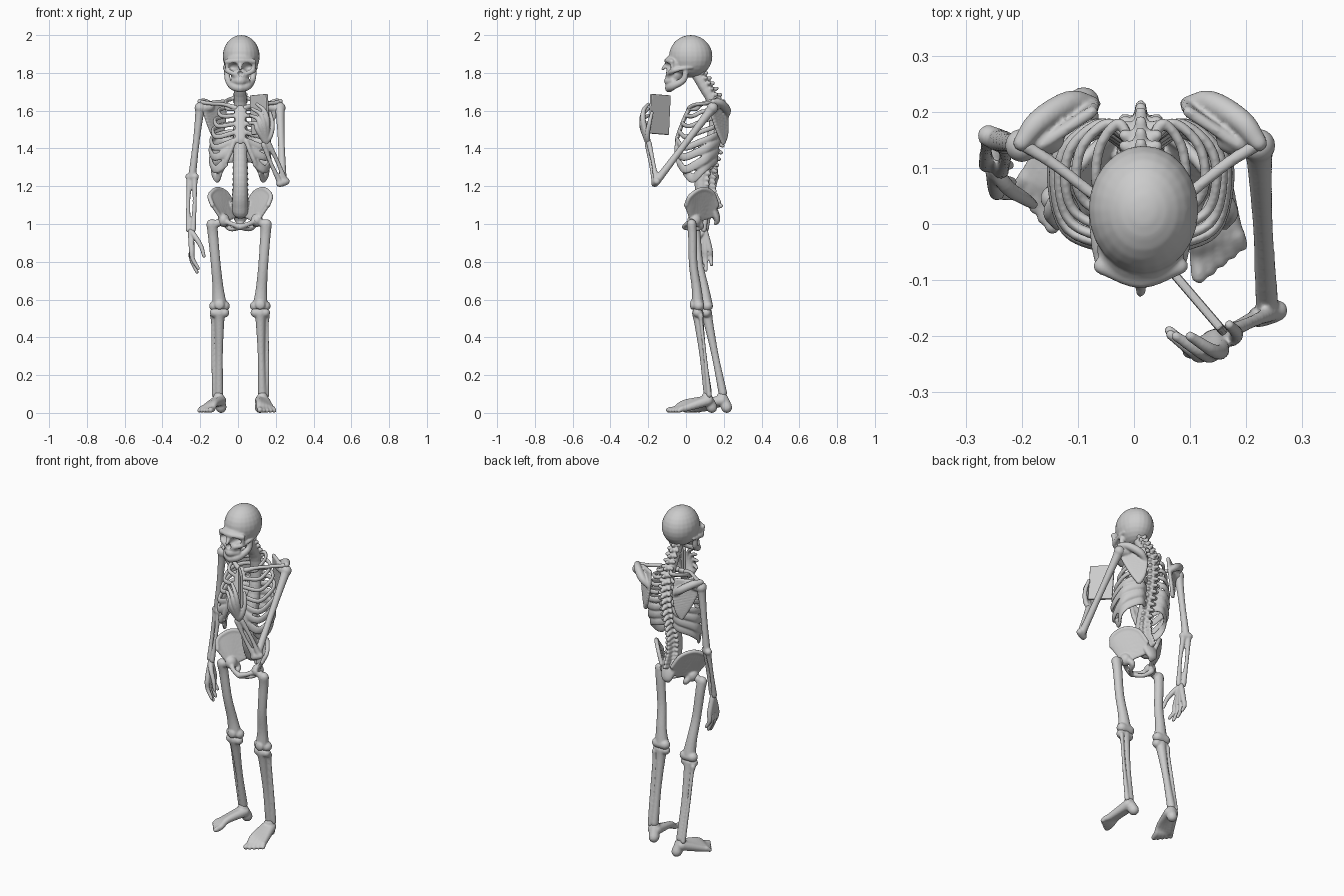
import bpy, bmesh, math
from mathutils import Vector, Matrix

if "Cube" in bpy.data.objects:
    bpy.data.objects.remove(bpy.data.objects["Cube"])

CX = 0.012  # body axis


def catmull(p, n):
    p = [Vector(q) for q in p]
    e = [2 * p[0] - p[1]] + p + [2 * p[-1] - p[-2]]
    out = []
    for i in range(1, len(e) - 2):
        a, b, c, d = e[i - 1:i + 3]
        for j in range(n):
            t = j / n
            out.append(0.5 * (2 * b + (c - a) * t + (2 * a - 5 * b + 4 * c - d) * t * t
                              + (3 * b - a - 3 * c + d) * t ** 3))
    return out + [p[-1]]


def tube(bm, pts, rad, wide=None, k=1.0, n=5, sides=12):
    """Smooth round-ended bone through pts; widened by k along 'wide'."""
    if not isinstance(rad, (list, tuple)):
        rad = [rad] * len(pts)
    c = catmull(pts, n)
    r = [v.x for v in catmull([(q, 0, 0) for q in rad], n)]
    t = [(c[min(i + 1, len(c) - 1)] - c[max(i - 1, 0)]).normalized() for i in range(len(c))]
    rings = [(c[0] - t[0] * r[0] * math.sin(a), t[0], r[0] * math.cos(a)) for a in (1.4, 1.0, 0.5)]
    rings += list(zip(c, t, r))
    rings += [(c[-1] + t[-1] * r[-1] * math.sin(a), t[-1], r[-1] * math.cos(a)) for a in (0.5, 1.0, 1.4)]
    u = Vector(wide) if wide else (Vector((1, 0, 0)) if abs(t[0].x) < 0.7 else Vector((0, 0, 1)))
    prev = None
    for o, d, q in rings:
        w = u - d * u.dot(d)
        w.normalize()
        if not wide:
            u = w
        v = d.cross(w)
        ring = [bm.verts.new(o + q * (k * math.cos(a) * w + math.sin(a) * v))
                for a in (2 * math.pi * s / sides for s in range(sides))]
        if prev:
            for s in range(sides):
                bm.faces.new((prev[s], prev[(s + 1) % sides], ring[(s + 1) % sides], ring[s]))
        else:
            bm.faces.new(ring[::-1])
        prev = ring
    bm.faces.new(prev)


def ball(bm, c, r):
    m = Matrix.Translation(c) @ Matrix.Diagonal((*r, 1))
    bmesh.ops.create_uvsphere(bm, u_segments=24, v_segments=14, radius=1, matrix=m)


def plate(bm, a, b, r, n=6):
    """Thin sheet of merged ribs between two border lines."""
    for p, q in zip(catmull(a, n), catmull(b, n)):
        tube(bm, [p, q], r, sides=8)


def finish(name, bm, voxel=0.005, smooth=4):
    bmesh.ops.recalc_face_normals(bm, faces=bm.faces)
    me = bpy.data.meshes.new(name)
    bm.to_mesh(me)
    bm.free()
    ob = bpy.data.objects.new(name, me)
    bpy.context.collection.objects.link(ob)
    if voxel:
        m = ob.modifiers.new('merge', 'REMESH')
        m.mode, m.voxel_size, m.use_smooth_shade = 'VOXEL', voxel, True
        s = ob.modifiers.new('soften', 'SMOOTH')
        s.factor, s.iterations = 0.5, smooth
    return ob


# skull: cranium, face, cheek arches, jaw
bm = bmesh.new()
ball(bm, (CX + .005, .025, 1.888), (.098, .115, .112))
ball(bm, (CX, -.045, 1.85), (.078, .065, .06))
ball(bm, (CX, -.062, 1.79), (.05, .047, .047))
ball(bm, (CX, .02, 1.81), (.055, .06, .035))
tube(bm, [(CX, -.1, 1.85), (CX, -.122, 1.822)], [.01, .009])
tube(bm, [(CX - .07, -.075, 1.86), (CX, -.1, 1.865), (CX + .07, -.075, 1.86)], .015)
for s in (-1, 1):
    tube(bm, [(CX + s * .03, -.09, 1.795), (CX + s * .066, -.07, 1.81), (CX + s * .083, -.01, 1.825),
              (CX + s * .083, .03, 1.83)], [.013, .014, .009, .01])
    tube(bm, [(CX + s * .073, -.075, 1.86), (CX + s * .07, -.07, 1.81)], .01)
    tube(bm, [(CX + s * .074, .0, 1.83), (CX + s * .066, -.012, 1.765), (CX + s * .04, -.07, 1.73),
              (CX, -.09, 1.72)], [.013, .016, .019, .022], (0, 0, 1), 1.1)
tube(bm, [(CX - .035, -.07, 1.757), (CX, -.1, 1.757), (CX + .035, -.07, 1.757)], .017, (0, 0, 1), 1.2)
skull = finish('skull', bm)
bpy.context.view_layer.objects.active = skull
for name in ('merge', 'soften'):
    bpy.ops.object.modifier_apply(modifier=name)
# eye sockets and nose opening are pressed into the face
for x, z, rx, rz, depth in ((-.036, 1.833, .026, .022, .045), (.036, 1.833, .026, .022, .045),
                            (0, 1.796, .013, .014, .025)):
    for v in skull.data.vertices:
        f = ((v.co.x - CX - x) / rx) ** 2 + ((v.co.z - z) / rz) ** 2
        if f < 1 and v.co.y < -.04:
            v.co.y = min(-.02, v.co.y + depth * (1 - f) ** .5)
assert len(skull.data.vertices) > 1000

# spine: bodies with rear and side processes
bm = bmesh.new()
path = catmull([(CX, .045, 1.81), (CX, .095, 1.73), (CX, .145, 1.64), (CX, .155, 1.54), (CX, .14, 1.44),
                (CX, .11, 1.34), (CX, .085, 1.24), (CX, .09, 1.15), (CX, .115, 1.08)], 3)
for i, p in enumerate(path):
    f = i / (len(path) - 1)
    d = (path[min(i + 1, 24)] - path[max(i - 1, 0)]).normalized()
    r = .029 + .012 * f
    tube(bm, [p - d * .012, p + d * .012], r, (1, 0, 0), 1.05, n=2)
    back = Vector((0, -d.z, d.y))
    back = back if back.y > 0 else -back
    tube(bm, [p, p + back * (.046 + .026 * f) + d * .012], [.018, .011], n=2)
    for s in (-1, 1):
        tube(bm, [p + back * .02, p + back * .03 + Vector((s * (.026 + .008 * f), 0, 0))], .012, n=2)
tube(bm, path[::3], .027)
finish('spine', bm)

# rib cage: eight pairs of flat ribs ending on the breastbone or rib arch
bm = bmesh.new()
W = [.08, .115, .135, .146, .154, .158, .156, .145]
FX = [.03, .03, .03, .03, .032, .05, .078, .106]
FY = [.02, .002, -.018, -.034, -.045, -.048, -.038, .0]
FZ = [1.61, 1.572, 1.53, 1.485, 1.44, 1.39, 1.325, 1.275]
H = [1.3, 1.3, 1.35, 1.5, 1.9, 2.3, 2.5, 2.5]
for i in range(8):
    zb = 1.67 - .046 * i
    zl = FZ[i] - .012 * min(max(0, i - 1), 3)
    for s in (-1, 1):
        q = lambda x, y, z: (CX + s * x, y, z)
        w, yb = W[i], .15 - .006 * max(0, i - 4)
        tube(bm, [q(.02, yb, zb), q(.5 * w, yb + .03, zb - .005), q(.9 * w, yb - .01, zb * .7 + zl * .3),
                  q(w, .08, zb * .4 + zl * .6), q(.84 * w, FY[i] + .035, zl), q(FX[i], FY[i], FZ[i])],
             .0095, (0, 0, 1), H[i])
for s in (-1, 1):
    tube(bm, [(CX + s * FX[i], FY[i], FZ[i]) for i in range(4, 8)], .013)
tube(bm, [(CX, .02, 1.615), (CX, -.012, 1.55), (CX, -.045, 1.46), (CX, -.05, 1.43)],
     [.013, .011, .011, .007], (1, 0, 0), 2.6)
finish('rib_cage', bm)

# shoulder blades and collar bones
for s, name in ((-1, 'right'), (1, 'left')):
    o = 0 if s < 0 else .022
    q = lambda x, y, z: (s * (x + o), y, z)
    bm = bmesh.new()
    plate(bm, [q(.075, .2, 1.65), q(.07, .215, 1.57), q(.085, .215, 1.48), q(.105, .2, 1.43)],
          [q(.165, .14, 1.64), q(.175, .135, 1.59), q(.145, .165, 1.5), q(.112, .195, 1.43)], .011)
    tube(bm, [q(.075, .215, 1.57), q(.115, .216, 1.605), q(.17, .182, 1.64), q(.2, .145, 1.648)],
         [.014, .022, .022, .016])
    tube(bm, [q(.15, .15, 1.62), q(.19, .14, 1.612)], .026)
    finish('shoulder_blade_' + name, bm)
    bm = bmesh.new()
    tube(bm, [(CX + s * .025, .02, 1.615), (CX + s * .08, .05, 1.632), q(.14, .105, 1.638), q(.195, .14, 1.645)],
         [.015, .011, .011, .012])
    finish('collar_bone_' + name, bm)


def arm(name, sh, el, wr, out):
    """Upper arm, paired forearm bones; 'out' is the elbow's hinge direction."""
    sh, el, wr, out = map(Vector, (sh, el, wr, out))
    bm = bmesh.new()
    ball(bm, sh, (.03, .03, .03))
    tube(bm, [sh, sh.lerp(el, .15), sh.lerp(el, .5), sh.lerp(el, .85), el], [.027, .022, .018, .02, .021])
    tube(bm, [el - out * .018, el + out * .018], .02)
    for k in (-1, 1):
        a, b = el + out * k * .016, wr + out * k * .014
        tube(bm, [a, a.lerp(b, .12), a.lerp(b, .5) + out * k * .004, b], [.019, .015, .011, .015])
    finish(name, bm)


arm('right_arm', (-.2, .14, 1.615), (-.243, .15, 1.25), (-.25, .1, .97), (.9, -.4, 0))
arm('left_arm', (.222, .14, 1.615), (.238, -.16, 1.22), (.148, -.2, 1.425), (.9, .3, .3))


def hand(name, wrist, knuckles, tips, bend, thumb):
    bm = bmesh.new()
    wrist, bend = Vector(wrist), Vector(bend)
    for k, t in zip(knuckles, tips):
        k, t = Vector(k), Vector(t)
        tube(bm, [wrist.lerp(k, .12), k, k.lerp(t, .5) + bend, t], [.016, .015, .012, .009])
    tube(bm, [wrist] + thumb, [.014, .014, .012, .009])
    finish(name, bm, .004, 3)


hand('right_hand', (-.25, .1, .965), [(-.245, .06 + .022 * i, .865) for i in range(4)],
     [(-.21, .05, .765), (-.217, .075, .745), (-.222, .105, .755), (-.23, .135, .785)], (-.012, 0, 0),
     [(-.225, .065, .93), (-.195, .045, .88), (-.18, .035, .83)])
hand('left_hand', (.148, -.2, 1.43), [(.155, -.226, 1.54), (.138, -.232, 1.53), (.12, -.232, 1.515), (.104, -.225, 1.5)],
     [(.1, -.2, 1.635), (.075, -.2, 1.61), (.065, -.197, 1.575), (.063, -.19, 1.535)], (.012, -.012, .012),
     [(.172, -.205, 1.47), (.183, -.195, 1.53), (.17, -.18, 1.59)])

# handheld slab
bm = bmesh.new()
bmesh.ops.create_cube(bm, size=1, matrix=Matrix.Translation((.115, -.14, 1.58))
                      @ Matrix.Rotation(-.862, 4, 'Z') @ Matrix.Rotation(-.06, 4, 'Y')
                      @ Matrix.Diagonal((.135, .016, .21, 1)))
slab = finish('handheld_slab', bm, None)
m = slab.modifiers.new('edge', 'BEVEL')
m.width, m.segments = .005, 2

# pelvis: wings, lower loops, sacrum
bm = bmesh.new()
for s in (-1, 1):
    q = lambda x, y, z: (CX + s * x, y, z)
    crest = [q(.148, .0, 1.1), q(.162, .025, 1.15), q(.125, .085, 1.185), q(.075, .14, 1.165), q(.035, .165, 1.1)]
    plate(bm, crest, [q(.095, .03, 1.02), q(.085, .04, 1.015), q(.07, .07, 1.02), q(.05, .1, 1.03), q(.03, .135, 1.04)], .0095)
    tube(bm, crest, .012)
    ball(bm, q(.088, .045, 1.02), (.032, .036, .036))
    tube(bm, [q(.08, .035, 1.015), q(.045, .005, 1.0), q(0, -.005, .985)], [.018, .013, .017])
    tube(bm, [q(.08, .065, 1.01), q(.065, .08, .985), q(.045, .04, .972), q(.008, 0, .98)], [.02, .016, .012, .013])
tube(bm, [(CX, .12, 1.11), (CX, .15, 1.06), (CX, .165, 1.02), (CX, .155, 1.0)], [.028, .024, .017, .008], (1, 0, 0), 1.9)
finish('pelvis', bm)


def leg(name, hip, troch, knee, ankle, heel, toe, s):
    """Thigh, kneecap, shin pair and foot."""
    hip, troch, knee, ankle, heel, toe = map(Vector, (hip, troch, knee, ankle, heel, toe))
    X = Vector((s, 0, 0))
    up, down = knee + Vector((0, 0, .018)), knee - Vector((0, 0, .03))
    bm = bmesh.new()
    ball(bm, hip, (.028, .028, .028))
    tube(bm, [hip, troch - Vector((0, 0, .01))], [.022, .02])
    tube(bm, [troch, troch.lerp(up, .15), troch.lerp(up, .5) - Vector((0, .008, 0)), troch.lerp(up, .8), up],
         [.026, .024, .023, .026, .033], (1, 0, 0), 1.15)
    tube(bm, [up - X * .026 + Vector((0, .006, -.012)), up + X * .026 + Vector((0, .006, -.012))], .029)
    ball(bm, knee + Vector((0, -.028, .012)), (.026, .014, .026))
    finish(name + '_thigh', bm)
    bm = bmesh.new()
    tube(bm, [down - X * .026, down + X * .026], .026)
    tube(bm, [down, down.lerp(ankle, .15), down.lerp(ankle, .55), ankle], [.031, .025, .019, .023])
    a, b = down + X * .036 + Vector((0, .016, -.015)), ankle + X * .024 + Vector((0, .008, -.012))
    tube(bm, [a, a.lerp(b, .12), a.lerp(b, .5) + X * .003, b], [.015, .0095, .0095, .014])
    finish(name + '_shin', bm)
    bm = bmesh.new()
    d = (toe - heel).normalized()
    side = Vector((-d.y, d.x, 0))
    tube(bm, [heel + d * .012, ankle + d * .005 - Vector((0, 0, .02))], [.03, .028])
    for i in range(5):
        k = (i - 2) * s
        end = toe + side * k * .021 - d * .011 * (i if i else .4)
        mid = toe - d * .085 + side * k * .015
        mid.z = .05 - .006 * i
        end.z = .012 if i else .015
        ball_ = mid.lerp(end, .55)
        ball_.z = .022
        tube(bm, [ankle + side * k * .006 - Vector((0, 0, .04)), mid, ball_, end],
             [.028, .019, .016, .012 if i else .015])
    finish(name + '_foot', bm)


leg('right', (-.075, .04, 1.02), (-.138, .045, 1.0), (-.098, .108, .56), (-.1, .195, .105),
    (-.085, .226, .03), (-.185, .01, .012), -1)
leg('left', (.1, .035, 1.02), (.15, .03, 1.0), (.118, .062, .56), (.128, .115, .105),
    (.115, .148, .03), (.158, -.088, .012), 1)
